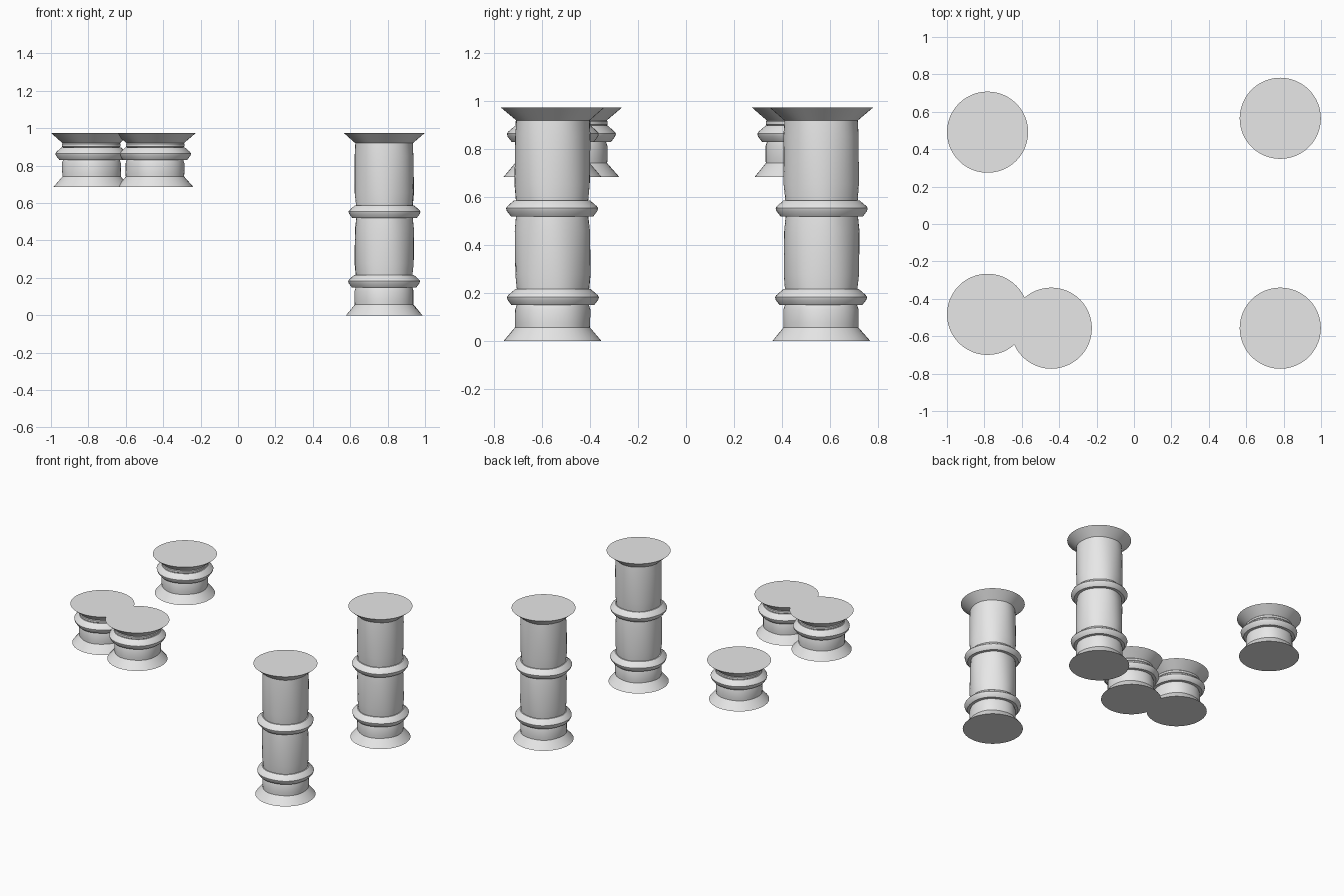
import bpy, bmesh, math

cube = bpy.data.objects.get("Cube")
if cube:
    bpy.data.objects.remove(cube, do_unlink=True)

SIDES = 48
TOP = 0.975

stone = bpy.data.materials.new("pale_grey_stone")
stone.use_nodes = True
stone.diffuse_color = (0.8, 0.8, 0.8, 1)
stone.node_tree.nodes["Principled BSDF"].inputs["Base Color"].default_value = (0.8, 0.8, 0.8, 1)


def ring(z):
    """Profile of a collar with a sloped top and a shallow underside."""
    return [(0.151, z - 0.034), (0.172, z - 0.034), (0.189, z - 0.012),
            (0.192, z), (0.187, z + 0.008), (0.158, z + 0.033), (0.151, z + 0.033)]


def shaft(low, high):
    """Slightly swollen stretch of shaft."""
    inset = 0.2 * (high - low)
    return [(0.157, low + inset), (0.157, high - inset)]


def column(name, x, y, bottom, rings, phase):
    # Flared foot, collars with shaft between them, flared cap
    profile = [(0.204, bottom), (0.156, bottom + 0.057)]
    last = bottom + 0.057
    for z in rings:
        profile += shaft(last, z - 0.034) + ring(z)
        last = z + 0.033
    profile += shaft(last, TOP - 0.055) + [(0.153, TOP - 0.055), (0.217, TOP)]

    bm = bmesh.new()
    loops = []
    for i, (r, z) in enumerate(profile):
        ends = i in (0, len(profile) - 1)
        loop = []
        for k in range(SIDES):
            a = math.tau * k / SIDES
            # Faint hand-hewn unevenness, the flat ends stay round
            rr = r if ends else r + 0.002 * math.sin(5 * a + phase + 9 * z)
            loop.append(bm.verts.new((rr * math.cos(a), rr * math.sin(a), z)))
        loops.append(loop)
    for a, b in zip(loops, loops[1:]):
        for k in range(SIDES):
            n = (k + 1) % SIDES
            bm.faces.new((a[k], a[n], b[n], b[k]))
    bm.faces.new(loops[0][::-1])
    bm.faces.new(loops[-1])

    mesh = bpy.data.meshes.new(name)
    bm.to_mesh(mesh)
    bm.free()
    mesh.materials.append(stone)
    obj = bpy.data.objects.new(name, mesh)
    obj.location = (x, y, 0)
    bpy.context.collection.objects.link(obj)
    bpy.ops.object.select_all(action="DESELECT")
    obj.select_set(True)
    bpy.context.view_layer.objects.active = obj
    bpy.ops.object.shade_smooth_by_angle(angle=math.radians(30))


# Two tall columns on the left side
for name, y in (("tall_column_front", -0.557), ("tall_column_back", 0.565)):
    column(name, 0.782, y, 0, (0.183, 0.554), y * 4)

# Three short raised columns on the right side
for name, x, y in (("short_column_back", -0.783, 0.491),
                   ("short_column_front", -0.783, -0.483),
                   ("short_column_inner", -0.442, -0.557)):
    column(name, x, y, 0.685, (0.865,), x * 5)
